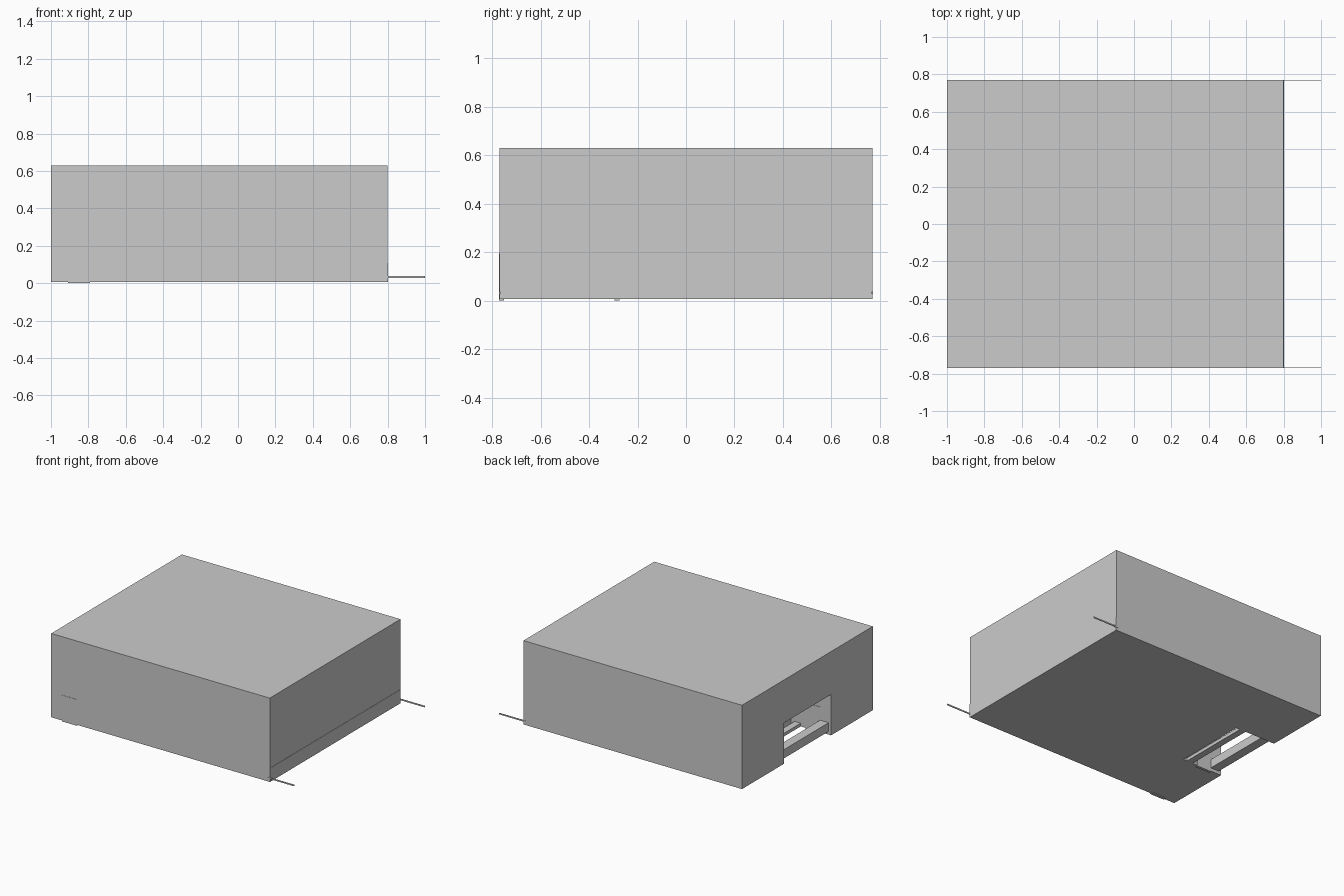
import bpy

cube = bpy.data.objects.get("Cube")
if cube:
    bpy.data.objects.remove(cube, do_unlink=True)

grey = bpy.data.materials.new("plain_grey")
grey.use_nodes = True
colour = (0.6, 0.6, 0.6, 1)
grey.diffuse_color = colour
grey.node_tree.nodes["Principled BSDF"].inputs["Base Color"].default_value = colour


def block(name, xs, ys, zs):
    """Box spanning the given ranges."""
    spans = (xs, ys, zs)
    bpy.ops.mesh.primitive_cube_add(size=1, location=[(a + b) / 2 for a, b in spans])
    obj = bpy.context.object
    obj.name = name
    obj.scale = [b - a for a, b in spans]
    bpy.ops.object.transform_apply(location=False, rotation=False, scale=True)
    obj.data.materials.append(grey)
    return obj


# Main hall with a loading bay cut through its end wall and floor
hall = block("hall", (-1, 0.8), (-0.769, 0.769), (0.006, 0.63))
bay = block("bay_cutter", (-1.1, -0.67), (-0.278, 0.278), (-0.1, 0.31))
cut = hall.modifiers.new("bay", "BOOLEAN")
cut.object = bay
cut.operation = "DIFFERENCE"
cut.solver = "EXACT"
bpy.context.view_layer.objects.active = hall
bpy.ops.object.modifier_apply(modifier=cut.name)
bpy.data.objects.remove(bay, do_unlink=True)

# Low plinth on the far end
block("end_plinth", (0.79, 0.802), (-0.769, 0.769), (0.006, 0.108))

# Beams across the bay
block("bay_front_beam", (-0.98, -0.91), (-0.278, 0.278), (0.03, 0.095))
block("bay_rear_beam", (-0.75, -0.70), (-0.278, 0.278), (0.006, 0.03))

# Side doors: one in the front wall, one in the bay wall
for name, face in (("front_door", -0.771), ("bay_door", -0.275)):
    block(name, (-0.91, -0.79), (face, face + 0.02 if face < -0.5 else face - 0.02)
          if face < -0.5 else (face - 0.02, face), (0, 0.195))

# Thin rails reaching past the far end
for name, side in (("front_rail", -1), ("back_rail", 1)):
    block(name, (0.78, 1), sorted((side * 0.766, side * 0.771)), (0.028, 0.038))
